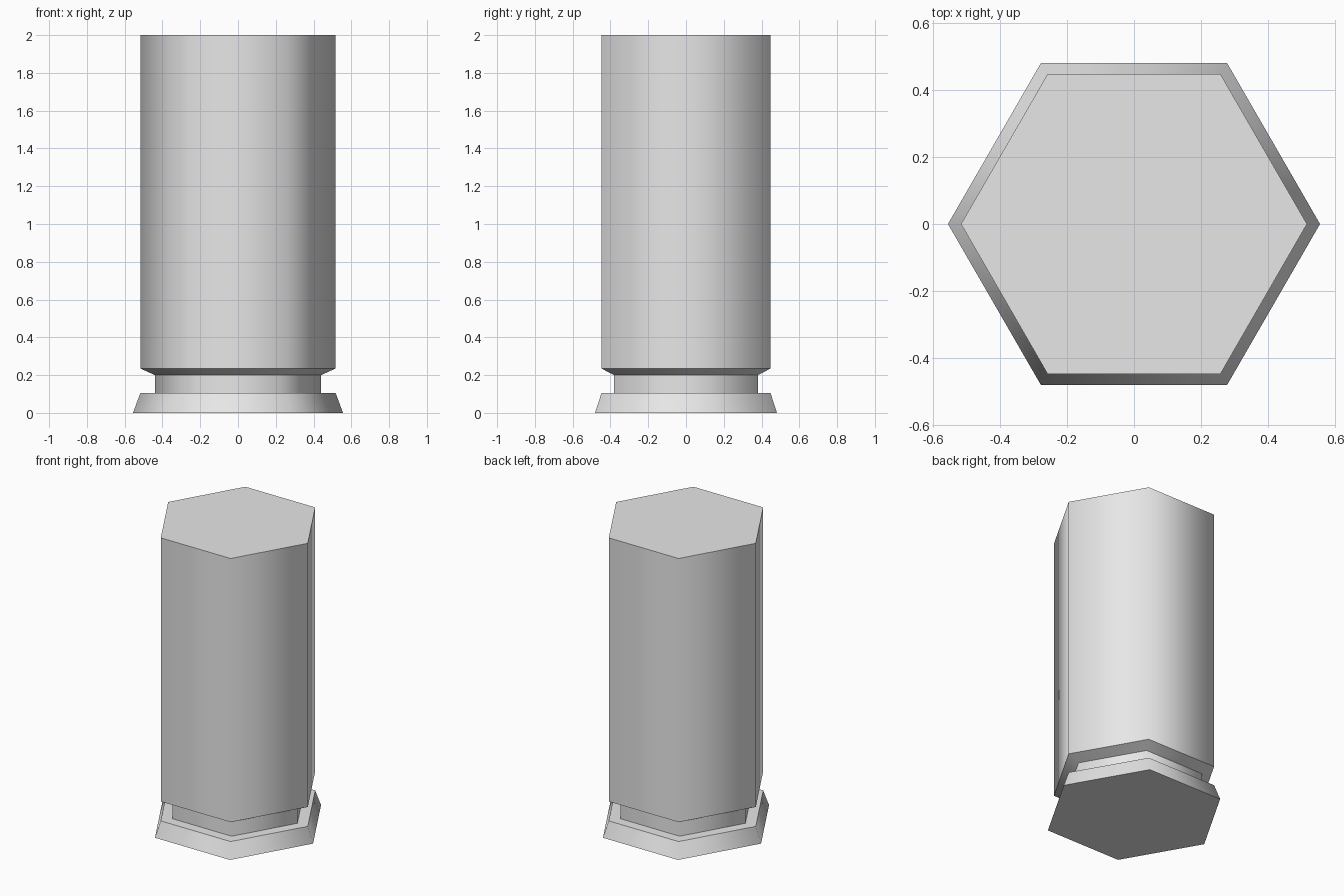
import bpy
import bmesh
from math import cos, sin, tau

cube = bpy.data.objects.get("Cube")
if cube:
    bpy.data.objects.remove(cube, do_unlink=True)

SIDES = 6

grey = bpy.data.materials.new("light_grey")
grey.use_nodes = True
colour = (0.8, 0.8, 0.8, 1)
grey.diffuse_color = colour
grey.node_tree.nodes["Principled BSDF"].inputs["Base Color"].default_value = colour


def hex_column(name, profile):
    """Stack hexagon rings given as (corner radius, height), from bottom to top."""
    bm = bmesh.new()
    rings = [[bm.verts.new((r * cos(tau * i / SIDES), r * sin(tau * i / SIDES), z))
              for i in range(SIDES)] for r, z in profile]
    for low, high in zip(rings, rings[1:]):
        for i in range(SIDES):
            j = (i + 1) % SIDES
            bm.faces.new((low[i], low[j], high[j], high[i])).smooth = True
    bm.faces.new(rings[0][::-1])
    bm.faces.new(rings[-1])
    # Ring edges stay crisp, corner edges are shaded smoothly
    for edge in bm.edges:
        a, b = edge.verts
        edge.smooth = abs(a.co.z - b.co.z) > 0.001
    mesh = bpy.data.meshes.new(name)
    bm.to_mesh(mesh)
    bm.free()
    mesh.materials.append(grey)
    obj = bpy.data.objects.new(name, mesh)
    bpy.context.collection.objects.link(obj)
    return obj


# One closed column: flared foot, recessed neck, chamfered tall body
hex_column("hexagonal_column", [
    (0.556, 0.0), (0.517, 0.105),
    (0.44, 0.105), (0.44, 0.2),
    (0.517, 0.235), (0.517, 2.0),
])
